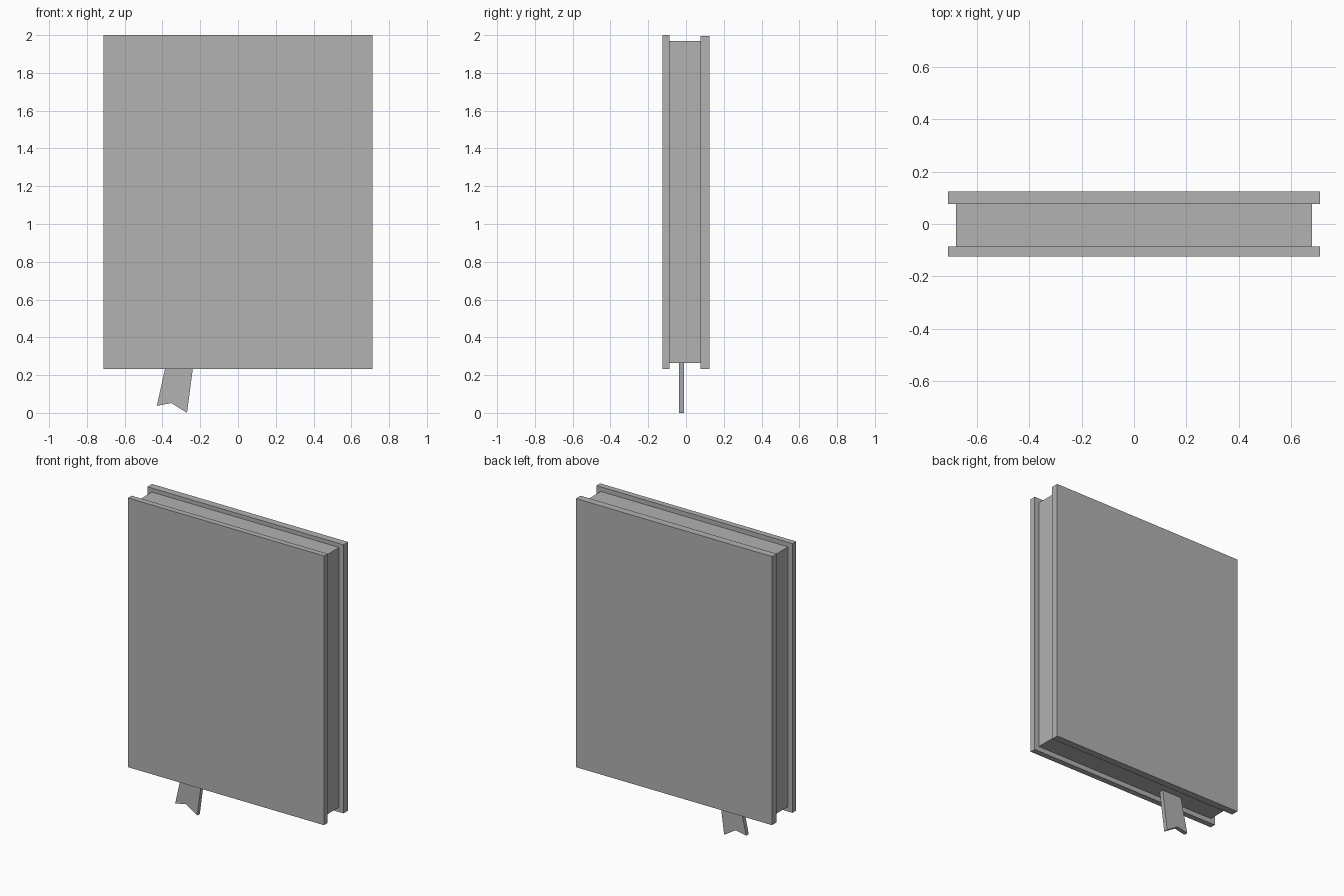
import bpy
import bmesh

cube = bpy.data.objects.get("Cube")
if cube:
    bpy.data.objects.remove(cube, do_unlink=True)

grey = bpy.data.materials.new("plain grey")
grey.use_nodes = True
colour = (0.445, 0.445, 0.445, 1)
grey.diffuse_color = colour
grey.node_tree.nodes["Principled BSDF"].inputs["Base Color"].default_value = colour


def slab(name, outline, front, back):
    """Extrude an (x, z) outline from y = front to y = back."""
    bm = bmesh.new()
    face = bm.faces.new([bm.verts.new((x, front, z)) for x, z in outline])
    moved = bmesh.ops.extrude_face_region(bm, geom=[face])["geom"]
    verts = [v for v in moved if isinstance(v, bmesh.types.BMVert)]
    bmesh.ops.translate(bm, verts=verts, vec=(0, back - front, 0))
    bmesh.ops.recalc_face_normals(bm, faces=bm.faces)
    mesh = bpy.data.meshes.new(name)
    bm.to_mesh(mesh)
    bm.free()
    mesh.materials.append(grey)
    obj = bpy.data.objects.new(name, mesh)
    bpy.context.collection.objects.link(obj)
    return obj


def rectangle(half_width, bottom, top):
    return [(-half_width, bottom), (half_width, bottom),
            (half_width, top), (-half_width, top)]


# Covers: the back board is a little thicker
slab("front_cover", rectangle(0.712, 0.233, 2.0), -0.125, -0.087)
slab("back_cover", rectangle(0.712, 0.233, 1.996), 0.077, 0.125)

# Page block, set in from the cover edges
slab("pages", rectangle(0.68, 0.265, 1.97), -0.087, 0.077)

# Ribbon bookmark with a notched end, tucked into the pages
slab("bookmark", [(-0.376, 0.28), (-0.43, 0.037), (-0.353, 0.052),
                  (-0.27, 0.0), (-0.233, 0.28)], -0.037, -0.01)
